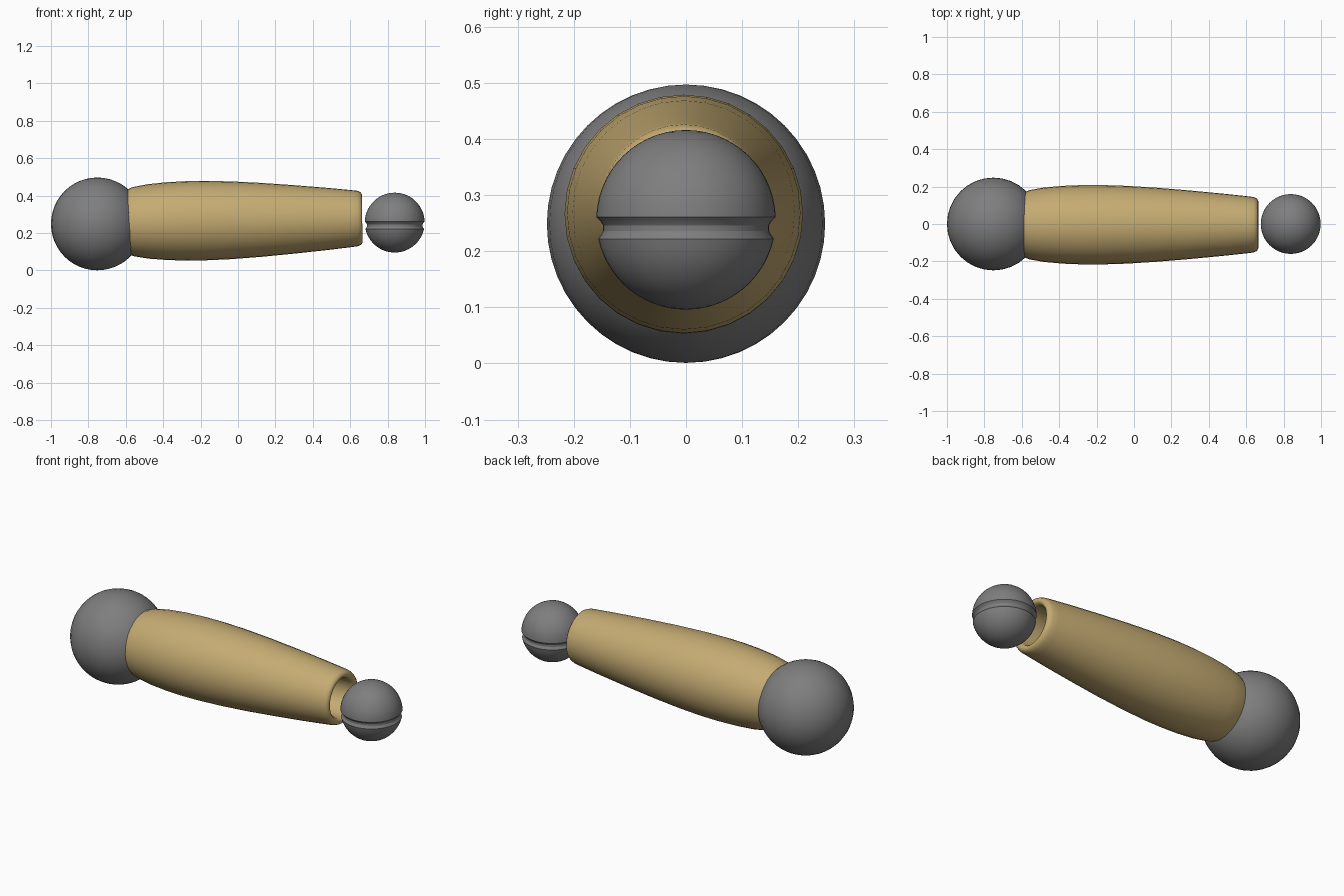
import bpy, bmesh, math
from mathutils import Matrix, Vector

cube = bpy.data.objects.get("Cube")
if cube:
    bpy.data.objects.remove(cube)


def material(name, rgb):
    m = bpy.data.materials.new(name)
    m.use_nodes = True
    m.diffuse_color = (*rgb, 1)
    m.node_tree.nodes["Principled BSDF"].inputs["Base Color"].default_value = (*rgb, 1)
    return m


grey = material("joint grey", (0.21, 0.21, 0.21))
tan = material("sleeve tan", (0.56, 0.41, 0.17))


def lathe(name, profile, sides, mat, matrix, angle=35):
    """Revolve (radius, height) points about z, then place the result."""
    bm = bmesh.new()
    verts = [bm.verts.new((r, 0, h)) for r, h in profile]
    edges = [bm.edges.new(pair) for pair in zip(verts, verts[1:])]
    bmesh.ops.spin(bm, geom=verts + edges, cent=(0, 0, 0), axis=(0, 0, 1),
                   angle=math.tau, steps=sides, use_merge=True)
    bmesh.ops.remove_doubles(bm, verts=bm.verts, dist=1e-5)
    bmesh.ops.recalc_face_normals(bm, faces=bm.faces)
    bm.transform(matrix)
    mesh = bpy.data.meshes.new(name)
    bm.to_mesh(mesh)
    bm.free()
    mesh.materials.append(mat)
    obj = bpy.data.objects.new(name, mesh)
    bpy.context.collection.objects.link(obj)
    bpy.ops.object.select_all(action="DESELECT")
    bpy.context.view_layer.objects.active = obj
    obj.select_set(True)
    bpy.ops.object.shade_smooth_by_angle(angle=math.radians(angle))
    return obj


def arc(radius, start, end, steps):
    """Points along a meridian, from one latitude to another."""
    angles = [start + (end - start) * i / steps for i in range(steps + 1)]
    return [(radius * math.cos(a), radius * math.sin(a)) for a in angles]


# Large ball joint
pole = math.pi / 2
lathe("large_ball", arc(0.248, -pole, pole, 24), 32, grey,
      Matrix.Translation((-0.752, 0, 0.249)))

# Small ball joint with a stepped groove just below its middle
R = 0.16
groove = [(0.151, -0.026), (0.148, -0.020), (0.148, -0.010), (0.152, -0.003)]
small = (arc(R, -pole, math.asin(-0.034 / R), 14) + groove
         + arc(R, math.asin(0.005 / R), pole, 14))
lathe("small_ball", small, 48, grey, Matrix.Translation((0.838, 0, 0.256)), 25)

# Tapered sleeve with a rounded lip and a socket at the narrow end
sleeve = [(0.150, -0.64), (0.168, -0.60), (0.185, -0.56), (0.199, -0.48),
          (0.208, -0.38), (0.212, -0.28), (0.2125, -0.18), (0.208, -0.04),
          (0.198, 0.12), (0.183, 0.30), (0.166, 0.48), (0.152, 0.61),
          (0.148, 0.64), (0.141, 0.656), (0.130, 0.664), (0.118, 0.662),
          (0.109, 0.652), (0.105, 0.635), (0.105, 0.45), (0, 0.45)]
tilt = Vector((1, 0, 0.014)).to_track_quat("Z", "Y").to_matrix().to_4x4()
lathe("sleeve", sleeve, 32, tan, Matrix.Translation((0, -0.004, 0.269)) @ tilt, 50)
